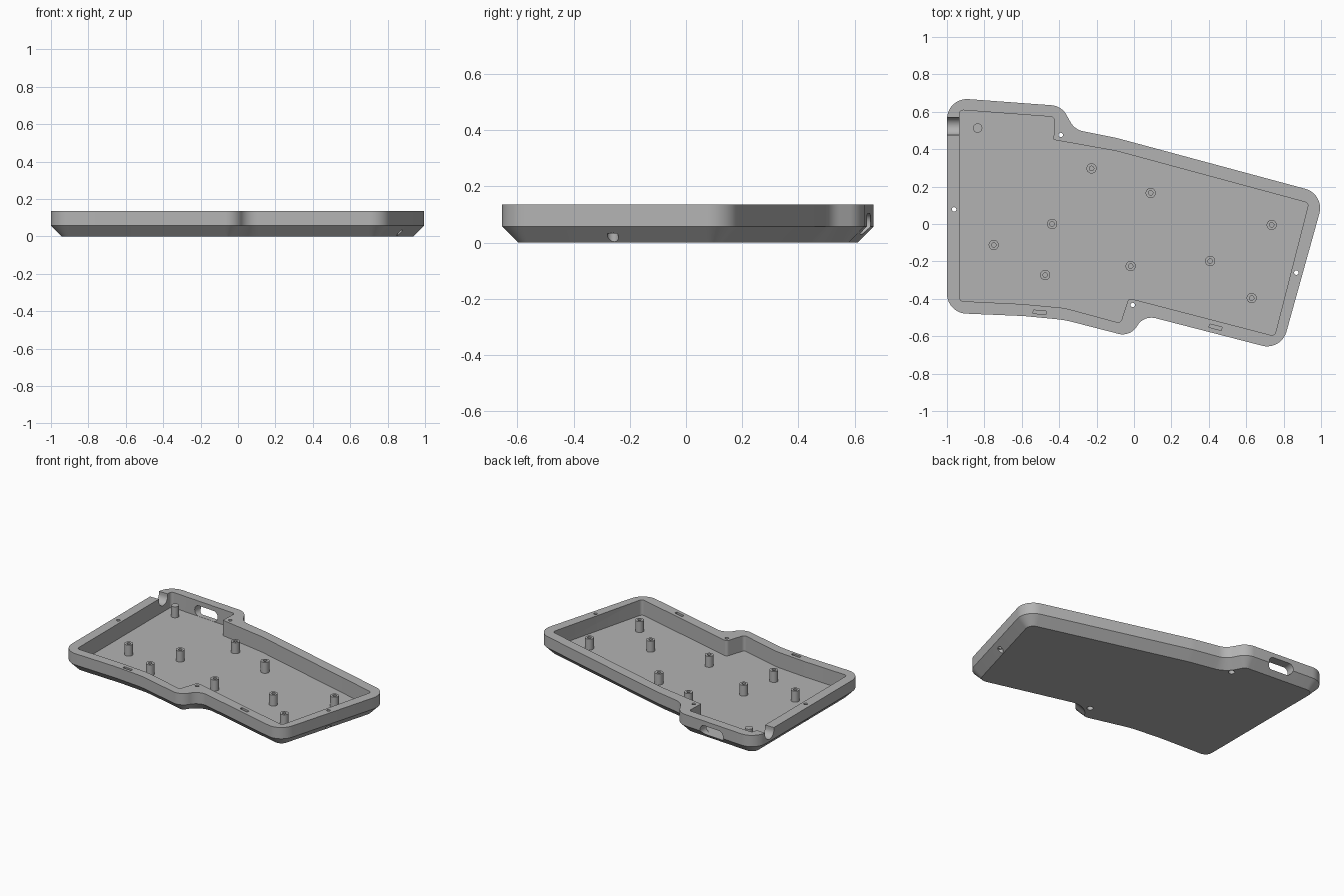
import bpy, bmesh
from math import pi, cos, sin, radians
from mathutils import Vector, Matrix

cube = bpy.data.objects.get("Cube")
if cube:
    bpy.data.objects.remove(cube, do_unlink=True)

grey = bpy.data.materials.new("matte_grey")
grey.use_nodes = True
GREY = (0.45, 0.45, 0.45, 1)
grey.diffuse_color = GREY
grey.node_tree.nodes["Principled BSDF"].inputs["Base Color"].default_value = GREY

TOP, RIM, FLOOR = 0.135, 0.058, 0.03


def fillet(corners, steps=10):
    """Round every (x, y, radius) corner of a closed outline."""
    out, n = [], len(corners)
    for i, (x, y, r) in enumerate(corners):
        p = Vector((x, y))
        a = Vector(corners[i - 1][:2]) - p
        b = Vector(corners[(i + 1) % n][:2]) - p
        half = a.angle(b) / 2
        cut = min(r * cos(half) / sin(half), a.length * 0.49, b.length * 0.49)
        r = cut * sin(half) / cos(half)
        mid = (a.normalized() + b.normalized()).normalized()
        centre = p + mid * (r / sin(half))
        start = p + a.normalized() * cut - centre
        end = p + b.normalized() * cut - centre
        turn = start.angle_signed(end)
        for k in range(steps + 1):
            out.append(centre + Matrix.Rotation(-turn * k / steps, 2) @ start)
    return out


def inset(points, d):
    """Move a clockwise outline inwards by d."""
    out = []
    for i, p in enumerate(points):
        t1 = (p - points[i - 1]).normalized()
        t2 = (points[(i + 1) % len(points)] - p).normalized()
        t = (t1 + t2).normalized()
        out.append(p + Vector((t.y, -t.x)) * d / max(t.dot(t1), 0.5))
    return out


def circle(r, n=32):
    return [Vector((r * cos(2 * pi * i / n), r * sin(2 * pi * i / n))) for i in range(n)]


def loft(name, rings, matrix=Matrix()):
    """Closed solid through a list of (outline, z) rings."""
    bm = bmesh.new()
    loops = [[bm.verts.new((p[0], p[1], z)) for p in pts] for pts, z in rings]
    for lo, hi in zip(loops, loops[1:]):
        for i in range(len(lo)):
            bm.faces.new((lo[i - 1], lo[i], hi[i], hi[i - 1]))
    bm.faces.new(loops[0])
    bm.faces.new(loops[-1])
    bmesh.ops.recalc_face_normals(bm, faces=bm.faces)
    bm.transform(matrix)
    mesh = bpy.data.meshes.new(name)
    bm.to_mesh(mesh)
    bm.free()
    mesh.materials.append(grey)
    obj = bpy.data.objects.new(name, mesh)
    bpy.context.collection.objects.link(obj)
    return obj


def activate(obj):
    bpy.ops.object.select_all(action="DESELECT")
    obj.select_set(True)
    bpy.context.view_layer.objects.active = obj


def carve(obj, cutter):
    activate(obj)
    mod = obj.modifiers.new("carve", "BOOLEAN")
    mod.operation, mod.solver, mod.object = "DIFFERENCE", "EXACT", cutter
    bpy.ops.object.modifier_apply(modifier=mod.name)
    bpy.data.objects.remove(cutter, do_unlink=True)


def smooth(obj):
    activate(obj)
    bpy.ops.object.shade_smooth_by_angle(angle=radians(30))


# Tray body with a chamfered underside
R = 0.107
outer = fillet([
    (-1, 0.676, R), (-0.387, 0.631, 0.1), (-0.318, 0.505, 0.1), (-0.093, 0.46, 0.5),
    (1.02, 0.16, R), (0.787, -0.677, R), (0.051, -0.487, 0.1), (-0.018, -0.604, 0.1),
    (-0.371, -0.513, 0.6), (-0.59, -0.492, 0.6), (-1, -0.475, R)])
case = loft("case_tray", [(inset(outer, 0.057), 0), (outer, RIM), (outer, TOP)])

# Cavity
S = 0.02
inner = fillet([
    (-0.933, 0.61, S), (-0.425, 0.572, S), (-0.43, 0.45, 0.004), (-0.093, 0.39, 0.4),
    (0.934, 0.112, S), (0.752, -0.599, S), (-0.029, -0.396, S), (-0.072, -0.53, S),
    (-0.371, -0.449, 0.4), (-0.6, -0.428, 0.4), (-0.933, -0.412, S)], 6)
carve(case, loft("cavity", [(inner, FLOOR), (inner, TOP + 0.1)]))

# Screw holes through the rim, widened from below
for x, y in [(-0.392, 0.476), (-0.962, 0.078), (-0.007, -0.433), (0.868, -0.26)]:
    carve(case, loft("screw_hole", [
        (circle(0.02), -0.05), (circle(0.02), 0.033),
        (circle(0.012), 0.033), (circle(0.012), TOP + 0.1)],
        Matrix.Translation((x, y, 0))))

# Shallow latch slots in the front rim
for x, y, angle in [(-0.505, -0.472, -5), (0.436, -0.552, -14.5)]:
    slot = [(-0.034, -0.009), (0.034, -0.009), (0.034, 0.009), (-0.034, 0.009)]
    carve(case, loft("latch_slot", [(slot, TOP - 0.04), (slot, TOP + 0.1)],
                     Matrix.Translation((x, y, 0)) @ Matrix.Rotation(radians(angle), 4, "Z")))

# Rounded port opening in the back wall
port = fillet([(-0.092, 0.036, 0.034), (0.092, 0.036, 0.034),
               (0.092, -0.036, 0.034), (-0.092, -0.036, 0.034)])
carve(case, loft("port_opening", [(port, -0.065), (port, 0.1)],
                 Matrix.Translation((-0.65, 0.64, 0.067))
                 @ Matrix.Rotation(radians(-4.2), 4, "Z") @ Matrix.Rotation(pi / 2, 4, "X")
                 @ Matrix.Translation((0, 0, -0.02))))

# Cable notch in the side wall, open at the top
notch = [(0.047 * cos(a), 0.047 * sin(a)) for a in [pi + pi * i / 20 for i in range(21)]]
notch += [(0.047, 0.1), (-0.047, 0.1)]
carve(case, loft("cable_notch", [(notch, -0.09), (notch, 0.09)],
                 Matrix.Translation((-0.99, 0.523, 0.12))
                 @ Matrix.Rotation(pi / 2, 4, "Z") @ Matrix.Rotation(pi / 2, 4, "X")))
smooth(case)

# Standoffs with blind screw holes, and one solid support peg
POST_TOP = 0.105
for x, y in [(-0.227, 0.297), (0.089, 0.166), (-0.438, 0), (-0.75, -0.112), (-0.475, -0.273),
             (-0.018, -0.225), (0.407, -0.198), (0.736, -0.005), (0.629, -0.396)]:
    smooth(loft("standoff", [
        (circle(0.027), FLOOR - 0.002), (circle(0.027), POST_TOP),
        (circle(0.012), POST_TOP), (circle(0.012), FLOOR + 0.005)],
        Matrix.Translation((x, y, 0))))
smooth(loft("support_peg", [(circle(0.025), FLOOR - 0.002), (circle(0.025), POST_TOP)],
            Matrix.Translation((-0.836, 0.513, 0))))
